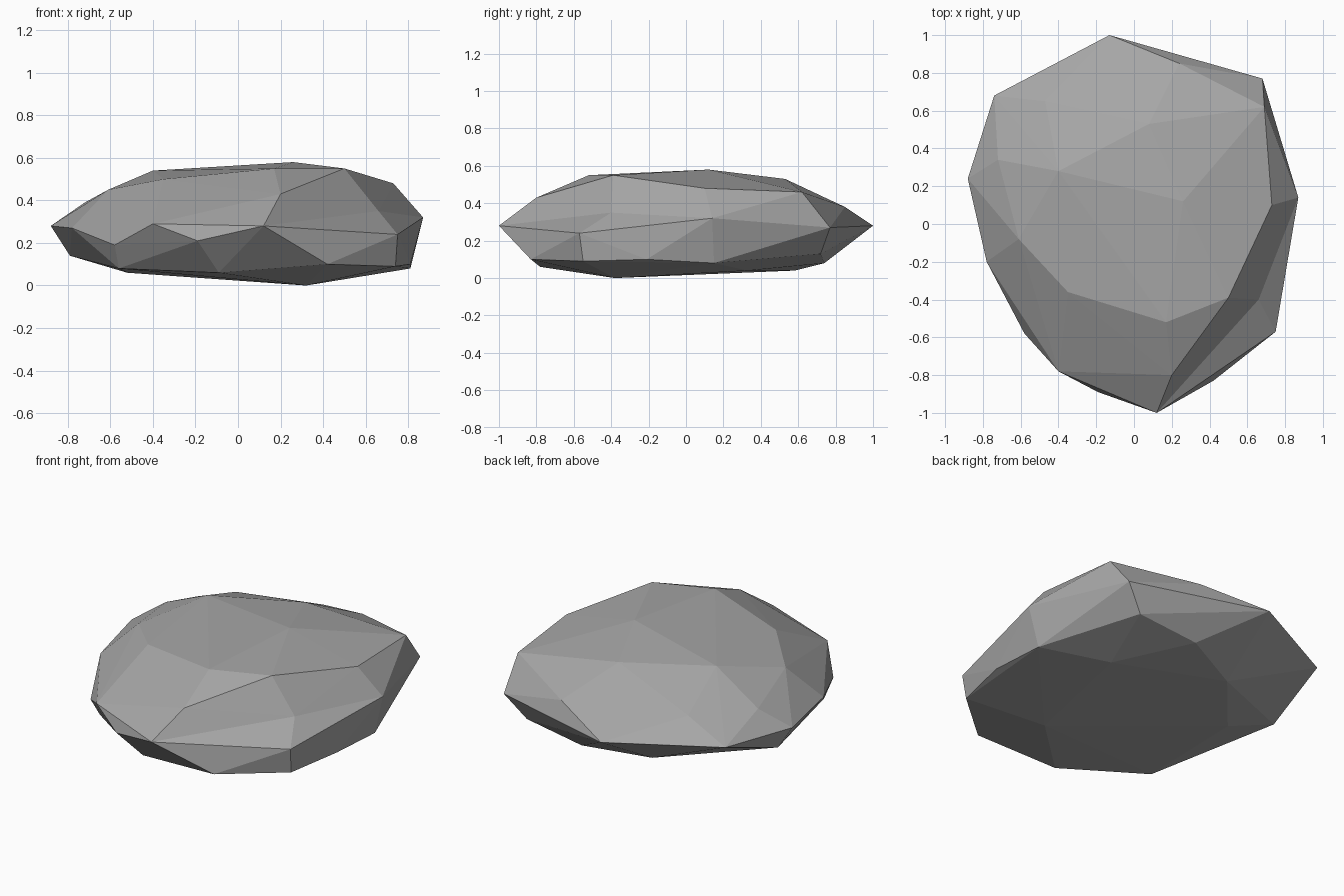
import bpy
import bmesh

cube = bpy.data.objects.get("Cube")
if cube:
    bpy.data.objects.remove(cube, do_unlink=True)

# Stone material
stone = bpy.data.materials.new("stone grey")
stone.use_nodes = True
grey = (.38, .38, .38, 1)
stone.diffuse_color = grey
shader = stone.node_tree.nodes["Principled BSDF"]
shader.inputs["Base Color"].default_value = grey
shader.inputs["Roughness"].default_value = .9

# Corner points of the rock, from the rim inwards
rim = [
    (-.13, 1, .28), (.68, .77, .27), (.87, .14, .32), (.75, -.57, .24),
    (.42, -.83, .1), (.12, -1, .28), (-.19, -.89, .21), (-.4, -.78, .29),
    (-.58, -.58, .19), (-.78, -.2, .27), (-.88, .24, .28), (-.74, .68, .29),
]
crown = [
    (-.61, -.08, .45), (-.35, -.36, .5), (.17, -.52, .55), (.2, -.8, .43),
    (.5, -.39, .55), (.73, .1, .48), (.69, .62, .46), (.26, .12, .58),
    (-.4, .28, .54), (-.72, .34, .39), (.08, .53, .53), (-.47, .65, .4),
    (.24, .85, .38),
]
underside = [
    (.74, -.55, .09), (.81, -.21, .1), (.81, .15, .08), (.56, .72, .13),
    (.18, .74, .08), (-.18, .58, .04), (-.79, .25, .14), (-.52, .18, .06),
    (-.56, -.52, .08), (-.09, -.78, .06), (.32, -.38, 0), (.44, .33, .04),
]


def build_rock(name, points, chip_start, chip_end):
    """Wrap the points in a faceted skin, then press one corner in as a chip."""
    bm = bmesh.new()
    for point in points:
        bm.verts.new(point)
    chip = bm.verts.new(chip_start)
    bmesh.ops.convex_hull(bm, input=list(bm.verts))
    loose = [v for v in bm.verts if not v.link_faces]
    bmesh.ops.delete(bm, geom=loose, context='VERTS')
    bmesh.ops.recalc_face_normals(bm, faces=list(bm.faces))
    if chip.is_valid:
        chip.co = chip_end
    for face in bm.faces:
        face.smooth = False
    mesh = bpy.data.meshes.new(name)
    bm.to_mesh(mesh)
    bm.free()
    mesh.materials.append(stone)
    rock = bpy.data.objects.new(name, mesh)
    bpy.context.collection.objects.link(rock)
    return rock


# Rock with a chipped front corner
build_rock("rock", rim + crown + underside, (.68, -.52, .46), (.66, -.4, .35))
